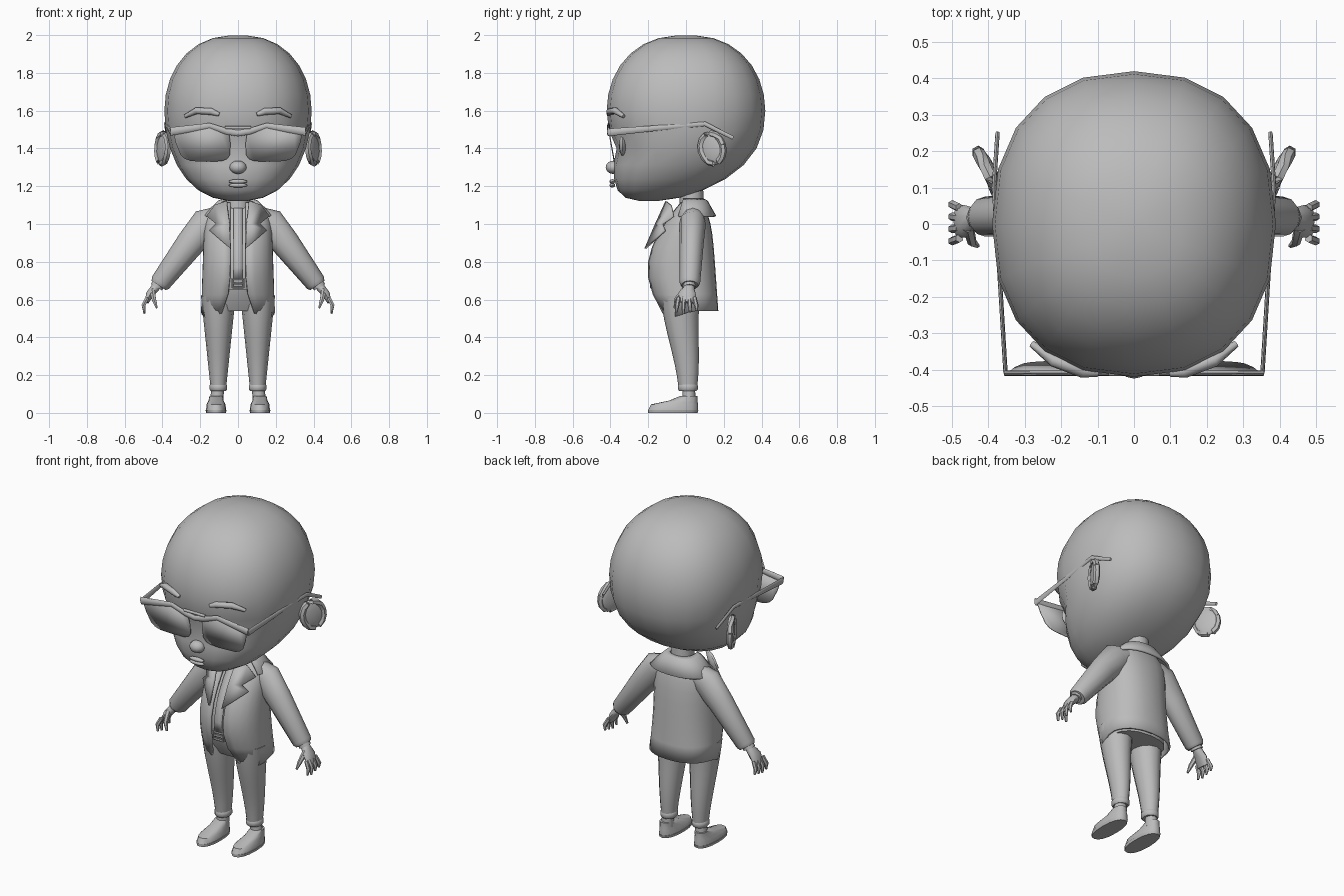
import bpy, bmesh
from math import sin, cos, pi, tau, exp, asin, copysign, radians
from mathutils import Vector, Matrix, Euler

cube = bpy.data.objects.get("Cube")
if cube:
    bpy.data.objects.remove(cube, do_unlink=True)

grey = bpy.data.materials.new("plain grey")
grey.use_nodes = True
grey.diffuse_color = (.5, .5, .5, 1)
grey.node_tree.nodes["Principled BSDF"].inputs["Base Color"].default_value = grey.diffuse_color


def finish(name, bm, mirror=False, thick=None, angle=50):
    bmesh.ops.recalc_face_normals(bm, faces=bm.faces)
    mesh = bpy.data.meshes.new(name)
    bm.to_mesh(mesh)
    bm.free()
    mesh.materials.append(grey)
    part = bpy.data.objects.new(name, mesh)
    bpy.context.collection.objects.link(part)
    if mirror:
        modifier = part.modifiers.new("mirror", "MIRROR")
        modifier.use_clip = True
    if thick:
        modifier = part.modifiers.new("thickness", "SOLIDIFY")
        modifier.thickness, modifier.offset = thick, 0
    bpy.ops.object.select_all(action="DESELECT")
    part.select_set(True)
    bpy.context.view_layer.objects.active = part
    bpy.ops.object.shade_smooth_by_angle(angle=radians(angle))


def skin(bm, rings, closed=True):
    # bridge neighbouring rings; closed rings also get end caps
    rows = [[bm.verts.new(point) for point in ring] for ring in rings]
    count = len(rows[0])
    for low, high in zip(rows, rows[1:]):
        for i in range(count if closed else count - 1):
            j = (i + 1) % count
            bm.faces.new((low[i], low[j], high[j], high[i]))
    if closed:
        bm.faces.new(rows[0])
        bm.faces.new(rows[-1])


def oval(turn, z, width, front, back, power=2.3, centre=0):
    # point on a rounded outline; turn = 0 is the front
    def soft(value):
        return copysign(abs(value) ** (2 / power), value)
    middle, half = (front + back) / 2, (back - front) / 2
    return Vector((centre + width * soft(sin(turn)), middle - half * soft(cos(turn)), z))


def loft(name, rows, centre=0, count=16, **options):
    # each row: height, half width, front, back
    bm = bmesh.new()
    skin(bm, [[oval(tau * i / count, *row, centre=centre) for i in range(count)] for row in rows])
    finish(name, bm, **options)


def add_tube(bm, path, count=8):
    # each stop: x, y, z, radius and optionally a second radius
    places = [Vector(stop[:3]) for stop in path]
    rings = []
    for i, (place, stop) in enumerate(zip(places, path)):
        along = (places[min(i + 1, len(path) - 1)] - places[max(i - 1, 0)]).normalized()
        guide = Vector((0, 1, 0)) if abs(along.y) < .8 else Vector((0, 0, 1))
        side = (guide - along * guide.dot(along)).normalized()
        across = along.cross(side)
        rings.append([place + side * stop[-1] * cos(tau * k / count)
                      + across * stop[3] * sin(tau * k / count) for k in range(count)])
    skin(bm, rings)


def tube(name, path, count=8, **options):
    bm = bmesh.new()
    add_tube(bm, path, count)
    finish(name, bm, **options)


def ball(name, place, size, tilt=(0, 0, 0), **options):
    bm = bmesh.new()
    shape = Matrix.LocRotScale(Vector(place), Euler(tilt), Vector(size))
    bmesh.ops.create_uvsphere(bm, u_segments=12, v_segments=8, radius=1, matrix=shape)
    finish(name, bm, **options)


def plate(name, points, **options):
    bm = bmesh.new()
    bm.faces.new([bm.verts.new(point) for point in points])
    finish(name, bm, **options)


# Head: dome above, jaw pushed forward below, shallow dent across the eyes
bm = bmesh.new()
rings, steps, sides = [], 14, 20
for i in range(steps + 1):
    lift = sin((i / steps - .5) * 3)
    size = (1 - lift * lift) ** .42
    height = 1.6 + lift * (.4 if lift > 0 else .48)
    shift = .2 * min(lift, 0) ** 3
    ring = [oval(tau * k / sides, height, .39 * size, shift - .42 * size, shift + .42 * size)
            for k in range(sides)]
    for point in ring:
        if point.y < -.2:
            point.y += .035 * exp(-((height - 1.4) / .07) ** 2)
    rings.append(ring)
skin(bm, rings)
finish("head", bm, angle=80)
tube("neck", [(0, .03, 1, .07), (0, .03, 1.2, .06)], count=12)

# Face
ball("nose", (0, -.385, 1.3), (.045, .04, .035))
for lip, height in (("upper_lip", 1.225), ("lower_lip", 1.205)):
    ball(lip, (0, -.39, height), (.05, .015, .012))
ball("eye", (.16, -.335, 1.42), (.07, .02, .06), mirror=True)
tube("eyebrow", [(.1, -.41, 1.58, .01), (.14, -.405, 1.595, .018), (.22, -.375, 1.6, .018),
                 (.28, -.33, 1.57, .01)], mirror=True)

# Ears: a dished disc with a rolled rim
lean = (.3, 0, -.45)
spot = Vector((.395, .14, 1.4))
ball("ear", spot, (.02, .08, .09), lean, mirror=True)
bm = bmesh.new()
loop = [spot + Euler(lean).to_matrix() @ Vector((.005, .065 * cos(t), .08 * sin(t)))
        for t in (tau * k / 14 for k in range(15))]
add_tube(bm, [(*point, .018) for point in loop], count=6)
finish("ear_rim", bm, mirror=True)

# Sunglasses: rounded lenses that narrow and lean back towards the bottom
outline = [oval(tau * k / 16, 0, .145, 1.33, 1.52, power=4, centre=.185) for k in range(16)]
plate("lens", [(x * (y - .43), (1.5 - y) * .18 - .41, y) for x, y, z in outline],
      thick=.006, mirror=True)
tube("glasses_top_bar", [(0, -.41, 1.48, .016, .008), (.06, -.41, 1.49, .016, .008),
                         (.15, -.41, 1.52, .015, .008), (.355, -.41, 1.49, .022, .008)],
     mirror=True)
tube("glasses_bridge", [(-.07, -.41, 1.51, .008), (.07, -.41, 1.51, .008)])
tube("glasses_temple", [(.353, -.41, 1.485, .006, .02), (.37, -.13, 1.51, .006, .014),
                        (.385, .1, 1.53, .006, .012), (.375, .25, 1.455, .006, .01)], mirror=True)


def body(rise, inset=0):
    # outline of the torso: rise runs from the hem (0) to the neck (1)
    return (.54 + .57 * rise, .19 - .02 * rise - .09 * rise ** 16 - inset,
            inset - .2 * sin(.7 + 2.3 * rise), .165 - .04 * rise - .05 * rise ** 8 - inset)


def rises(low, high, count=10):
    # samples that crowd towards the top
    return [low + (high - low) * sin(pi / 2 * i / count) for i in range(count + 1)]


# Jacket: half shell from the front opening round to the spine, hem dipping at the sides
bm = bmesh.new()
rings, steps = [], 12
for rise in rises(0, 1):
    row = body(rise)
    gap = .04 + .045 * (1 - rise) ** 8
    start = asin((gap / row[1]) ** 1.15)
    ring = [oval(start + (pi - start) * i / steps, *row) for i in range(steps + 1)]
    ring[-1].x = 0
    for point in ring:
        point.z -= .03 * (1 - rise) ** 8 * exp(-((point.y + .06) / .06) ** 2)
    rings.append(ring)
skin(bm, rings, closed=False)
finish("jacket", bm, mirror=True, thick=.012)

# Collar falling round the back, and notched lapels
bm = bmesh.new()
skin(bm, [[oval(1 + (pi - 1) * i / 8, *row) for i in range(9)]
          for row in ((1.13, .07, -.04, .09), (1.12, .1, -.05, .11), (1.04, .185, -.09, .155))],
     closed=False)
finish("collar", bm, mirror=True, thick=.012)
notched = [(.04, .87), (.15, .965), (.115, 1), (.165, 1.04), (.12, 1.1), (.06, 1.12), (.045, 1)]
plate("lapel", [(x, .42 * z + 3 * x * x - .585, z) for x, z in notched], thick=.012, mirror=True)

# Clothes under the jacket follow the same outline, set in
for name, low, high, inset in (("hips", 0, .22, .025), ("belt", .2, .3, .012),
                               ("shirt", .28, 1, .02)):
    loft(name, [body(rise, inset) for rise in rises(low, high)])
bm = bmesh.new()
strip = [body(rise, .014) for rise in rises(.3, .95)]
skin(bm, [[(side * .025, front, z) for side in (-1, 1)] for z, width, front, back in strip],
     closed=False)
finish("button_strip", bm, thick=.008)
bm = bmesh.new()
for z in (.665, .685, .705):
    add_tube(bm, [(-.03, -.185, z, .006), (.03, -.185, z, .006)], count=6)
for x in (-.03, .03):
    add_tube(bm, [(x, -.185, .66, .006), (x, -.185, .71, .006)], count=6)
finish("belt_buckle", bm)

# Trousers: tapering legs with a gentle bend, ending in a rolled cuff
leg = []
for i in range(9):
    down = i / 8
    leg.append((.104, -.01 - .02 * cos(pi * down), .62 - .48 * down,
                .092 - .05 * down, .105 - .055 * down))
tube("trouser_leg", leg, count=12, mirror=True)
tube("trouser_cuff", [(.104, .01, z, size, size * 1.12)
                      for z, size in ((.155, .04), (.145, .047), (.125, .047), (.115, .04))],
     count=12, mirror=True)
tube("ankle", [(.108, .015, .13, .033), (.112, .015, .06, .036)], mirror=True)

# Slip-on shoes
loft("shoe_sole", [(0, .052, -.2, .062), (.016, .056, -.2, .066)], centre=.116, mirror=True)
loft("shoe_upper", [(.016, .053, -.2, .064), (.045, .05, -.185, .064), (.065, .04, -.09, .06),
                    (.09, .035, -.03, .06)], centre=.116, mirror=True)

# Sleeves and wrist bands
tube("sleeve", [(.1, .035, 1.03, .065), (.165, .035, 1, .088, .07), (.25, .03, .9, .076, .064),
                (.41, .02, .69, .055), (.42, .02, .675, .045)], count=12, mirror=True)
tube("wrist_band", [(.418, .018, .69, .034), (.432, .018, .665, .034)], mirror=True)

# Hands: palm, four fingers and a thumb
bm = bmesh.new()
add_tube(bm, [(.41, .018, .7, .024), (.44, .015, .66, .024, .03), (.465, .008, .63, .022, .045),
              (.485, .005, .585, .012, .042)], count=10)
for k in range(4):
    y = (k - 1.4) * .028
    add_tube(bm, [(.48, y, .61, .012), (.5, y * 1.2, .57, .012),
                  (.495, y * 1.3, .525 + .008 * abs(k - 1), .006)], count=6)
add_tube(bm, [(.455, -.01, .65, .016), (.445, -.05, .6, .013), (.43, -.06, .555, .006)], count=6)
finish("hand", bm, mirror=True)
